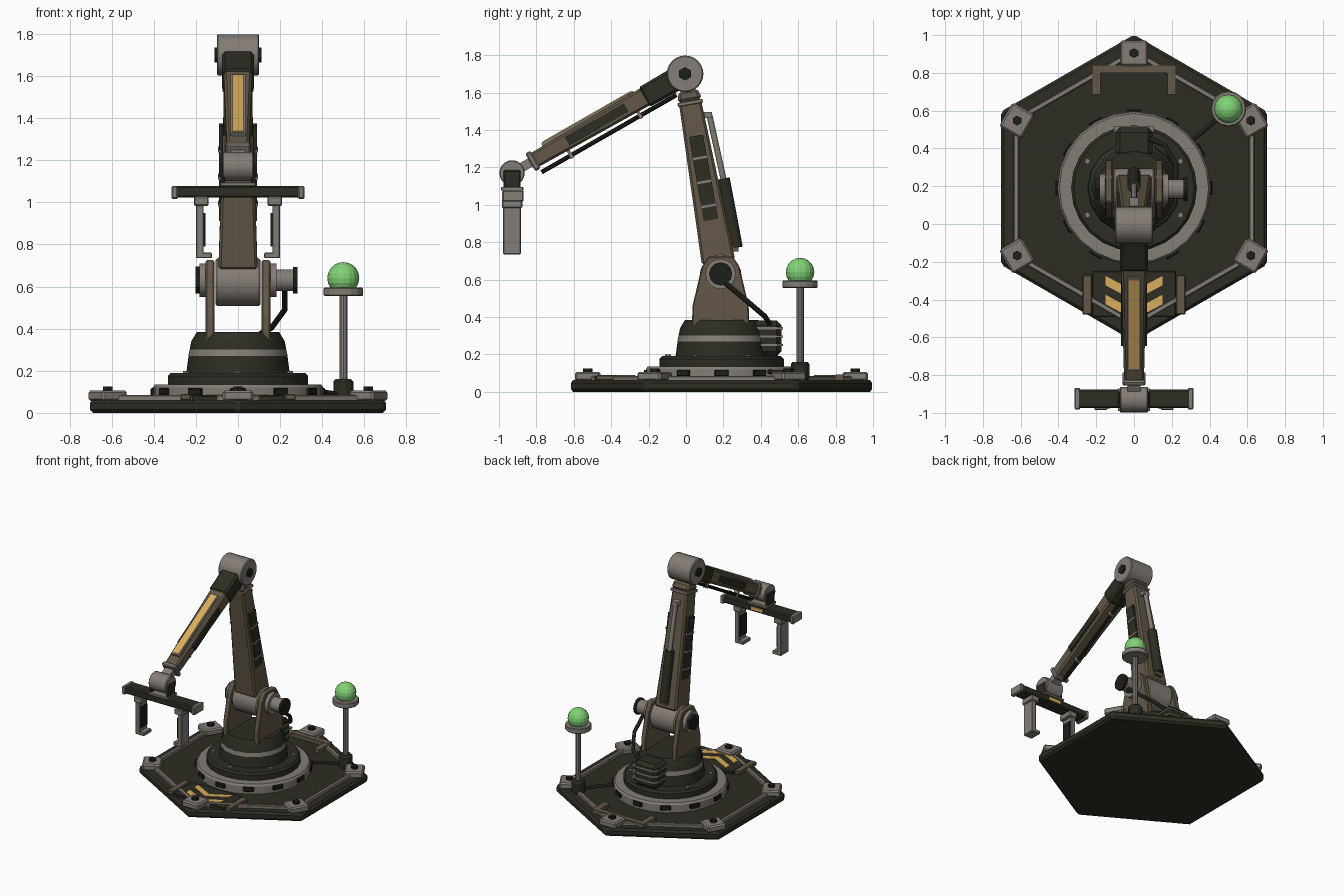
import bpy, bmesh, math
from mathutils import Vector, Matrix

if "Cube" in bpy.data.objects:
    bpy.data.objects.remove(bpy.data.objects["Cube"])


def material(name, rgb):
    m = bpy.data.materials.new(name)
    m.use_nodes = True
    m.diffuse_color = (*rgb, 1)
    m.node_tree.nodes["Principled BSDF"].inputs["Base Color"].default_value = (*rgb, 1)
    return m


DARK = material("dark olive", (0.026, 0.026, 0.017))
BLACK = material("near black", (0.012, 0.013, 0.010))
BROWN = material("brown paint", (0.125, 0.098, 0.065))
GRAY = material("warm gray", (0.23, 0.205, 0.18))
YELLOW = material("warning yellow", (0.70, 0.42, 0.11))
GREEN = material("signal green", (0.22, 0.65, 0.18))

CX = Vector((0, 0.19, 0))          # turntable axis
SHOULDER = Vector((0, 0.185, 0.63))
ELBOW = Vector((0, -0.005, 1.70))
WRIST = Vector((0, -0.93, 1.17))


def finish(name, bm, mat, matrix=None, bevel=0, smooth=False):
    bmesh.ops.recalc_face_normals(bm, faces=bm.faces[:])
    mesh = bpy.data.meshes.new(name)
    bm.to_mesh(mesh)
    bm.free()
    ob = bpy.data.objects.new(name, mesh)
    bpy.context.collection.objects.link(ob)
    if matrix:
        ob.matrix_world = matrix
    mesh.materials.append(mat)
    if bevel:
        mod = ob.modifiers.new("edge", "BEVEL")
        mod.width, mod.segments, mod.limit_method = bevel, 1, "ANGLE"
    if smooth:
        bpy.ops.object.select_all(action="DESELECT")
        ob.select_set(True)
        bpy.context.view_layer.objects.active = ob
        bpy.ops.object.shade_smooth_by_angle(angle=math.radians(30))
    return ob


def box(name, centre, size, mat, bevel=0, turn=0):
    bm = bmesh.new()
    bmesh.ops.create_cube(bm, size=1)
    bmesh.ops.scale(bm, vec=size, verts=bm.verts)
    return finish(name, bm, mat, Matrix.Translation(centre) @ Matrix.Rotation(turn, 4, "Z"), bevel)


def rod(name, a, b, r, mat, n=12, r2=None, bevel=0, spin=0):
    """Cylinder or cone from a to b."""
    a, b = Vector(a), Vector(b)
    bm = bmesh.new()
    bmesh.ops.create_cone(bm, cap_ends=True, segments=n, radius1=r,
                          radius2=r if r2 is None else r2, depth=(b - a).length)
    rot = (b - a).to_track_quat("Z", "Y").to_matrix().to_4x4()
    return finish(name, bm, mat, Matrix.Translation((a + b) / 2) @ rot @ Matrix.Rotation(spin, 4, "Z"),
                  bevel, n >= 20)


def pin(name, centre, half, r, mat, n=24, bevel=0):
    """Cylinder lying along x, symmetric about its centre."""
    c, h = Vector(centre), Vector((half, 0, 0))
    return rod(name, c - h, c + h, r, mat, n, bevel=bevel)


def beam(name, a, b, t0, t1, start, end, mat, lift=0, side=0, bevel=0):
    """Tapered box on the line a-b, from fraction t0 to t1; lift and side shift it off the axis."""
    z = (b - a).normalized()
    x = Vector((1, 0, 0))
    y = z.cross(x)
    bm = bmesh.new()
    rings = []
    for t, (w, h) in ((t0, start), (t1, end)):
        c = a.lerp(b, t) + y * lift + x * side
        rings.append([bm.verts.new(c + x * w * i + y * h * j)
                      for i, j in ((-.5, -.5), (.5, -.5), (.5, .5), (-.5, .5))])
    bm.faces.new(rings[0])
    bm.faces.new(rings[1])
    for k in range(4):
        m = (k + 1) % 4
        bm.faces.new((rings[0][k], rings[0][m], rings[1][m], rings[1][k]))
    return finish(name, bm, mat, None, bevel)


def prism(name, points, depth, mat, bevel=0):
    """Extrude a closed outline of 3D points by a vector."""
    bm = bmesh.new()
    f = bm.faces.new([bm.verts.new(p) for p in points])
    new = bmesh.ops.extrude_face_region(bm, geom=[f])["geom"]
    bmesh.ops.translate(bm, vec=depth, verts=[v for v in new if isinstance(v, bmesh.types.BMVert)])
    return finish(name, bm, mat, None, bevel)


def lathe(name, profile, mat, n):
    """Closed (radius, z) outline turned about the turntable axis."""
    bm = bmesh.new()
    vs = [bm.verts.new((r, 0, z)) for r, z in profile]
    es = [bm.edges.new((vs[i], vs[(i + 1) % len(vs)])) for i in range(len(vs))]
    bmesh.ops.spin(bm, geom=vs + es, cent=(0, 0, 0), axis=(0, 0, 1), angle=math.tau, steps=n, use_merge=True)
    bmesh.ops.remove_doubles(bm, verts=bm.verts, dist=0.0005)
    return finish(name, bm, mat, Matrix.Translation(CX), 0, True)


def polar(r, deg, z):
    return CX + Vector((r * math.cos(math.radians(deg)), r * math.sin(math.radians(deg)), z))


# Hexagonal platform with edge rails and bolted corner brackets
rod("platform", CX, CX + Vector((0, 0, 0.062)), 0.812, DARK, 6, bevel=0.015)
for k in range(6):
    ang = 30 + 60 * k
    a, b = polar(0.72, ang, 0.07), polar(0.72, ang + 60, 0.07)
    box("edge_rail", (a + b) / 2, ((b - a).length, 0.028, 0.03), GRAY, 0.005, math.radians(ang + 120))
    box("corner_bracket", polar(0.715, ang, 0.082), (0.135, 0.145, 0.05), GRAY, 0.01, math.radians(ang))
    rod("corner_bolt", polar(0.715, ang, 0.1), polar(0.715, ang, 0.125), 0.026, BLACK, 6)

# Warning plate with chevrons, and brown floor brackets
box("warning_plate", (0, -0.37, 0.07), (0.44, 0.24, 0.025), DARK, 0.004)
for s in (-1, 1):
    for y in (-0.275, -0.375):
        prism("chevron", [(s * 0.15, y, 0.083), (0, y - 0.08, 0.083), (0, y - 0.13, 0.083),
                          (s * 0.15, y - 0.05, 0.083)], (0, 0, 0.004), YELLOW)
    box("front_floor_bracket", (s * 0.248, -0.375, 0.075), (0.05, 0.21, 0.03), BROWN, 0.005)
    box("rear_bracket_arm", (s * 0.2, 0.76, 0.075), (0.045, 0.15, 0.03), BROWN)
box("rear_bracket_bar", (0, 0.82, 0.076), (0.445, 0.042, 0.032), BROWN)

# Turntable
lathe("bearing_ring", [(0.32, 0.06), (0.405, 0.06), (0.405, 0.12), (0.395, 0.135), (0.32, 0.135)], GRAY, 24)
for k in range(12):
    box("ring_lug", polar(0.40, 30 * k, 0.1), (0.03, 0.075, 0.035), BLACK, 0.004, math.radians(30 * k))
rod("turntable", CX + Vector((0, 0, 0.06)), CX + Vector((0, 0, 0.19)), 0.333, DARK, 24, bevel=0.014)
for k in range(6):
    rod("turntable_bolt", polar(0.285, 30 + 60 * k, 0.185), polar(0.285, 30 + 60 * k, 0.2), 0.016, GRAY, 6)
lathe("pedestal", [(0, 0.18), (0.247, 0.18), (0.235, 0.27), (0.222, 0.34), (0.195, 0.385), (0, 0.385)], DARK, 16)
lathe("pedestal_band", [(0.2, 0.27), (0.236, 0.27), (0.23, 0.3), (0.2, 0.3)], GRAY, 16)

# Rear power box with cooling fins
box("power_box", (0, 0.43, 0.285), (0.2, 0.16, 0.19), DARK, 0.025)
for z in (0.25, 0.295, 0.34):
    box("cooling_fin", (0, 0.435, z), (0.212, 0.165, 0.012), GRAY)

# Shoulder yoke, drum and motor
outline = [(0.03, 0.30), (0.035, 0.46), (0.085, 0.67), (0.12, 0.725), (0.25, 0.725),
           (0.285, 0.67), (0.335, 0.46), (0.34, 0.30)]
for s in (-1, 1):
    prism("yoke_plate", [(s * 0.112, y, z) for y, z in outline], (s * 0.042, 0, 0), BROWN, 0.006)
    rod("yoke_hub", SHOULDER + Vector((s * 0.15, 0, 0)), SHOULDER + Vector((s * 0.182, 0, 0)), 0.08, GRAY, 24)
pin("shoulder_drum", SHOULDER - Vector((0, 0, 0.01)), 0.108, 0.112, GRAY, 24, 0.008)
rod("hub_cap", SHOULDER - Vector((0.18, 0, 0)), SHOULDER - Vector((0.203, 0, 0)), 0.064, BLACK, 6)
rod("motor", SHOULDER + Vector((0.18, 0, 0)), SHOULDER + Vector((0.262, 0, 0)), 0.052, GRAY, 20)
rod("motor_cap", SHOULDER + Vector((0.262, 0, 0)), SHOULDER + Vector((0.282, 0, 0)), 0.062, BLACK, 12)


def cable(name, points, r):
    cu = bpy.data.curves.new(name, "CURVE")
    cu.dimensions, cu.bevel_depth, cu.bevel_resolution = "3D", r, 2
    sp = cu.splines.new("POLY")
    sp.points.add(len(points) - 1)
    for p, co in zip(sp.points, points):
        p.co = (*co, 1)
    cu.materials.append(BLACK)
    bpy.context.collection.objects.link(bpy.data.objects.new(name, cu))


cable("motor_cable", [(0.222, 0.2, 0.59), (0.222, 0.32, 0.49), (0.16, 0.42, 0.405), (0.08, 0.45, 0.36)], 0.014)
cable("beacon_cable", [(0.5, 0.61, 0.085), (0.40, 0.52, 0.10), (0.28, 0.42, 0.11)], 0.012)

# Lower arm with side ladders and rear piston
beam("lower_arm", SHOULDER, ELBOW, 0.06, 0.86, (0.185, 0.18), (0.13, 0.12), BROWN, bevel=0.012)
beam("arm_collar", SHOULDER, ELBOW, 0.845, 0.865, (0.145, 0.135), (0.145, 0.135), GRAY, bevel=0.004)
beam("arm_head", SHOULDER, ELBOW, 0.865, 0.92, (0.15, 0.135), (0.13, 0.10), BROWN, bevel=0.015)
for s in (-1, 1):
    beam("arm_side_panel", SHOULDER, ELBOW, 0.27, 0.69, (0.03, 0.08), (0.03, 0.075), DARK, 0, s * 0.075)
    for t in (0.34, 0.46, 0.58):
        beam("panel_rung", SHOULDER, ELBOW, t - 0.006, t + 0.006, (0.012, 0.085), (0.012, 0.085), GRAY, 0, s * 0.088)
rod("piston_barrel", (0, 0.27, 0.77), (0, 0.20, 1.14), 0.034, DARK, 14)
rod("piston_rod", (0, 0.20, 1.14), (0, 0.125, 1.48), 0.016, GRAY)
box("piston_lower_mount", (0, 0.245, 0.765), (0.06, 0.07, 0.03), BROWN)
box("piston_upper_mount", (0, 0.105, 1.48), (0.05, 0.07, 0.03), GRAY)

# Elbow
pin("elbow_drum", ELBOW, 0.1, 0.098, GRAY, 24, 0.006)
pin("elbow_bolt", ELBOW, 0.112, 0.036, BLACK, 6)

# Forearm
beam("forearm_sleeve", ELBOW, WRIST, 0.06, 0.24, (0.15, 0.125), (0.15, 0.12), DARK, bevel=0.014)
beam("forearm", ELBOW, WRIST, 0.22, 0.88, (0.135, 0.105), (0.105, 0.085), BROWN, bevel=0.012)
beam("forearm_tip", ELBOW, WRIST, 0.865, 0.895, (0.12, 0.11), (0.12, 0.11), GRAY, bevel=0.008)
away = (WRIST - ELBOW).normalized().cross(Vector((1, 0, 0)))
up = 1 if away.z > 0 else -1
beam("top_strip_frame", ELBOW, WRIST, 0.27, 0.80, (0.07, 0.02), (0.07, 0.02), GRAY, up * 0.05)
beam("top_strip", ELBOW, WRIST, 0.28, 0.79, (0.052, 0.008), (0.052, 0.008), YELLOW, up * 0.061)
for s in (-1, 1):
    beam("forearm_side_panel", ELBOW, WRIST, 0.34, 0.68, (0.02, 0.052), (0.02, 0.05), DARK, 0, s * 0.059)
low = -up * away * 0.075
rod("forearm_rod", ELBOW.lerp(WRIST, 0.09) + low, ELBOW.lerp(WRIST, 0.87) + low, 0.012, BLACK, 8)
for t in (0.3, 0.7):
    beam("rod_clip", ELBOW, WRIST, t - 0.008, t + 0.008, (0.035, 0.06), (0.035, 0.06), GRAY, -up * 0.062)

# Wrist
pin("wrist_drum", WRIST, 0.074, 0.068, GRAY, 20, 0.005)
beam("wrist_neck", ELBOW, WRIST, 0.89, 0.97, (0.07, 0.05), (0.07, 0.05), GRAY)
for s in (-1, 1):
    box("wrist_fork", (s * 0.072, -0.93, 1.13), (0.02, 0.09, 0.11), DARK, 0.006)
box("wrist_plate", (0, -0.93, 1.085), (0.17, 0.12, 0.02), GRAY, 0.004)

# Gripper
box("crossbar", (0, -0.925, 1.05), (0.6, 0.1, 0.055), DARK, 0.008)
box("crossbar_label", (0, -0.873, 1.05), (0.1, 0.006, 0.026), YELLOW)
for s in (-1, 1):
    box("crossbar_cap", (s * 0.3, -0.925, 1.047), (0.03, 0.115, 0.062), GRAY, 0.006)
    box("finger_mount", (s * 0.175, -0.93, 1.005), (0.07, 0.11, 0.045), GRAY, 0.006)
    box("finger", (s * 0.181, -0.93, 0.865), (0.036, 0.095, 0.26), GRAY, 0.004)
    box("finger_foot", (s * 0.162, -0.93, 0.748), (0.075, 0.095, 0.026), GRAY, 0.004)
    box("finger_pad", (s * 0.16, -0.93, 0.87), (0.012, 0.075, 0.16), BLACK)

# Signal beacon
foot = Vector((0.5, 0.61, 0))


def at(z):
    return foot + Vector((0, 0, z))


rod("beacon_base", at(0.06), at(0.16), 0.055, DARK, 6, bevel=0.012)
rod("beacon_pole", at(0.15), at(0.56), 0.02, GRAY, 10)
rod("beacon_dish", at(0.555), at(0.595), 0.094, GRAY, 16, bevel=0.005)
bm = bmesh.new()
bmesh.ops.create_uvsphere(bm, u_segments=16, v_segments=10, radius=0.076)
finish("beacon_lamp", bm, GREEN, Matrix.Translation(at(0.64)))
